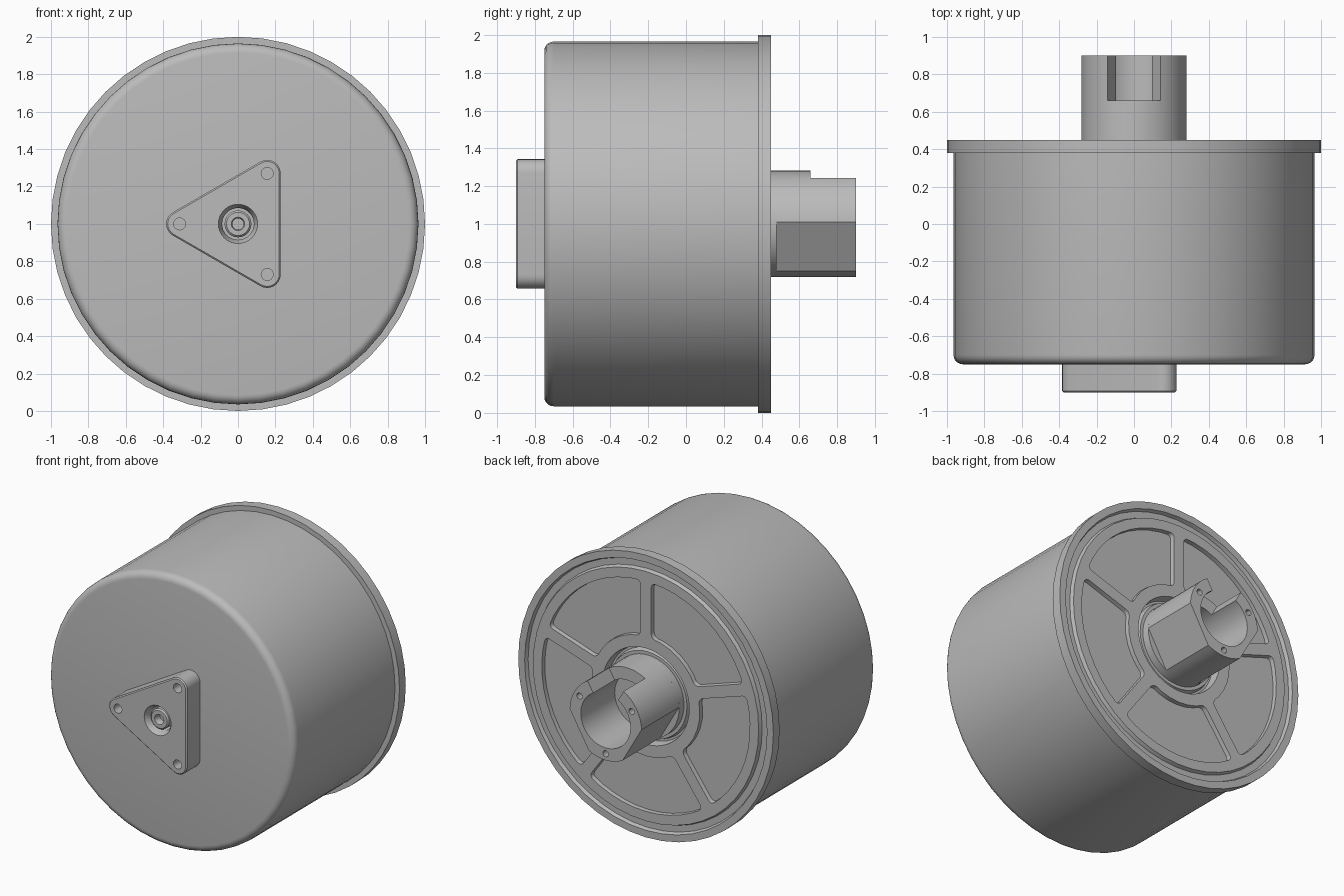
import bpy, bmesh, math
from math import cos, sin, pi, radians, asin
from mathutils import Matrix

if "Cube" in bpy.data.objects:
    bpy.data.objects.remove(bpy.data.objects["Cube"])

grey = bpy.data.materials.new("plain grey")
grey.use_nodes = True
grey.diffuse_color = (0.5, 0.5, 0.5, 1)
grey.node_tree.nodes["Principled BSDF"].inputs["Base Color"].default_value = (0.5, 0.5, 0.5, 1)

SIDES = 48
CENTRE_Z = 1.0


def finish(bm, name):
    """Turn a bmesh into a smooth-shaded grey object."""
    bmesh.ops.remove_doubles(bm, verts=bm.verts, dist=1e-5)
    bmesh.ops.recalc_face_normals(bm, faces=bm.faces)
    mesh = bpy.data.meshes.new(name)
    bm.to_mesh(mesh)
    bm.free()
    mesh.materials.append(grey)
    obj = bpy.data.objects.new(name, mesh)
    bpy.context.collection.objects.link(obj)
    return obj


def lathe(name, profile, sides=SIDES):
    """Spin (radius, y) points around the drum axis."""
    bm = bmesh.new()
    verts = [bm.verts.new((0, y, CENTRE_Z + r)) for r, y in profile]
    edges = [bm.edges.new(pair) for pair in zip(verts, verts[1:])]
    bmesh.ops.spin(bm, geom=verts + edges, cent=(0, 0, CENTRE_Z), axis=(0, 1, 0),
                   angle=2 * pi, steps=sides, use_merge=True)
    return finish(bm, name)


def prism(name, outline, y0, y1):
    """Extrude an (x, z) outline, relative to the axis, from y0 to y1."""
    bm = bmesh.new()
    face = bm.faces.new([bm.verts.new((x, y0, CENTRE_Z + z)) for x, z in outline])
    new = bmesh.ops.extrude_face_region(bm, geom=[face])["geom"]
    bmesh.ops.translate(bm, vec=(0, y1 - y0, 0),
                        verts=[g for g in new if isinstance(g, bmesh.types.BMVert)])
    return finish(bm, name)


def arc(radius, start, end, steps, cx=0, cz=0):
    """Points on an arc, angles in degrees."""
    angles = [radians(start + (end - start) * i / steps) for i in range(steps + 1)]
    return [(cx + radius * cos(a), cz + radius * sin(a)) for a in angles]


def disc(radius, cx=0, cz=0, sides=16):
    return arc(radius, 0, 360, sides, cx, cz)[:-1]


def polar(radius, angle):
    return radius * cos(radians(angle)), radius * sin(radians(angle))


def cut(target, *cutters):
    """Subtract the cutters, then remove them."""
    for cutter in cutters:
        cutter.hide_render = True
        mod = target.modifiers.new("cut", "BOOLEAN")
        mod.operation, mod.solver, mod.object = "DIFFERENCE", "EXACT", cutter
        bpy.context.view_layer.objects.active = target
        bpy.ops.object.modifier_apply(modifier=mod.name)
        bpy.data.objects.remove(cutter)


def bevel(obj, width, segments, limit=40):
    mod = obj.modifiers.new("bevel", "BEVEL")
    mod.width, mod.segments, mod.angle_limit = width, segments, radians(limit)
    bpy.context.view_layer.objects.active = obj
    bpy.ops.object.modifier_apply(modifier=mod.name)


# Drum shell with rounded front edge, rear flange, rim groove and shaft opening
corner = [(0.915 + r, -0.70 + y) for r, y in arc(0.05, -90, 0, 5)]
drum = lathe("drum", [(0, -0.75)] + corner + [
    (0.965, 0.38), (1.0, 0.38), (1.0, 0.45), (0.95, 0.45), (0.94, 0.425),
    (0.895, 0.425), (0.885, 0.45), (0.34, 0.45), (0.33, 0.39), (0, 0.39)])

# Five recessed panels between the spokes of the rear face
HALF_SPOKE = 0.035


def panel_outline(angle, inner=0.42, outer=0.82, round_r=0.035):
    def side_arc(radius, sign_from, steps):
        inset = math.degrees(asin(HALF_SPOKE / radius))
        half = 36 - inset
        return arc(radius, angle - sign_from * half, angle + sign_from * half, steps)
    return side_arc(outer, 1, 10) + side_arc(inner, -1, 6)


def panel_cutter(angle):
    """Sector with its four long corners rounded."""
    obj = prism("panel_cutter", panel_outline(angle), 0.42, 0.5)
    bm = bmesh.new()
    bm.from_mesh(obj.data)
    corners = [e for e in bm.edges
               if abs(e.verts[0].co.y - e.verts[1].co.y) > 0.01
               and e.calc_face_angle(0) > radians(50)]
    bmesh.ops.bevel(bm, geom=corners, offset=0.035, segments=4, profile=0.5, affect="EDGES")
    # Slight draft on the walls
    mid = polar(0.62, angle)
    low = [v for v in bm.verts if v.co.y < 0.43]
    bmesh.ops.scale(bm, vec=(0.97, 1, 0.97), verts=low,
                    space=Matrix.Translation((-mid[0], 0, -mid[1] - CENTRE_Z)))
    bm.to_mesh(obj.data)
    bm.free()
    return obj


cut(drum, *[panel_cutter(54 + 72 * i) for i in range(5)])

# Retaining ring in the gap around the shaft
ring = lathe("bearing_ring", [(0.27, 0.39), (0.27, 0.425), (0.305, 0.425), (0.315, 0.39)])

# Triangular front mounting plate with three screw holes and a stepped centre hole
BOLT_R = 0.312
outline = []
for a in (-60, 60, 180):
    outline += arc(0.072, a - 60, a + 60, 8, *polar(BOLT_R, a))
plate = prism("front_plate", outline, -0.9, -0.74)
bevel(plate, 0.008, 1, 60)
cut(plate, *[prism("hole_cutter", disc(0.032, *polar(BOLT_R, a)), -1, -0.8)
             for a in (-60, 60, 180)],
    lathe("centre_cutter", [(0, -0.95), (0.125, -0.95), (0.105, -0.9), (0.085, -0.86),
                            (0.085, -0.78), (0, -0.78)], 32))

# Centre bolt with a socket
bolt = lathe("centre_bolt", [(0, -0.77), (0.072, -0.77), (0.072, -0.872), (0.062, -0.882),
                             (0.036, -0.882), (0.03, -0.87), (0.03, -0.83), (0, -0.83)], 24)

# Rear shaft: round collar, two lower flats, bore, top key slot and three screw holes
SHAFT_R = 0.282
collar = prism("shaft_collar", disc(SHAFT_R, sides=SIDES), 0.38, 0.48)
shaft = prism("rear_shaft", arc(SHAFT_R, 2, 178, 24) + arc(SHAFT_R, 242, 298, 8), 0.479, 0.9)
wedge = [(0, 0), polar(0.5, 60), polar(0.5, 120)]
cut(shaft,
    prism("bore_cutter", disc(0.195, sides=32), 0.52, 1),
    prism("slot_cutter", wedge, 0.66, 1),
    *[prism("hole_cutter", disc(0.022, *polar(0.236, a), sides=12), 0.8, 1)
      for a in (30, 150, 270)])

# Smooth shading with sharp edges kept
bpy.ops.object.select_all(action="DESELECT")
for obj in (drum, ring, plate, bolt, collar, shaft):
    obj.select_set(True)
bpy.context.view_layer.objects.active = drum
bpy.ops.object.shade_smooth_by_angle(angle=radians(30))
